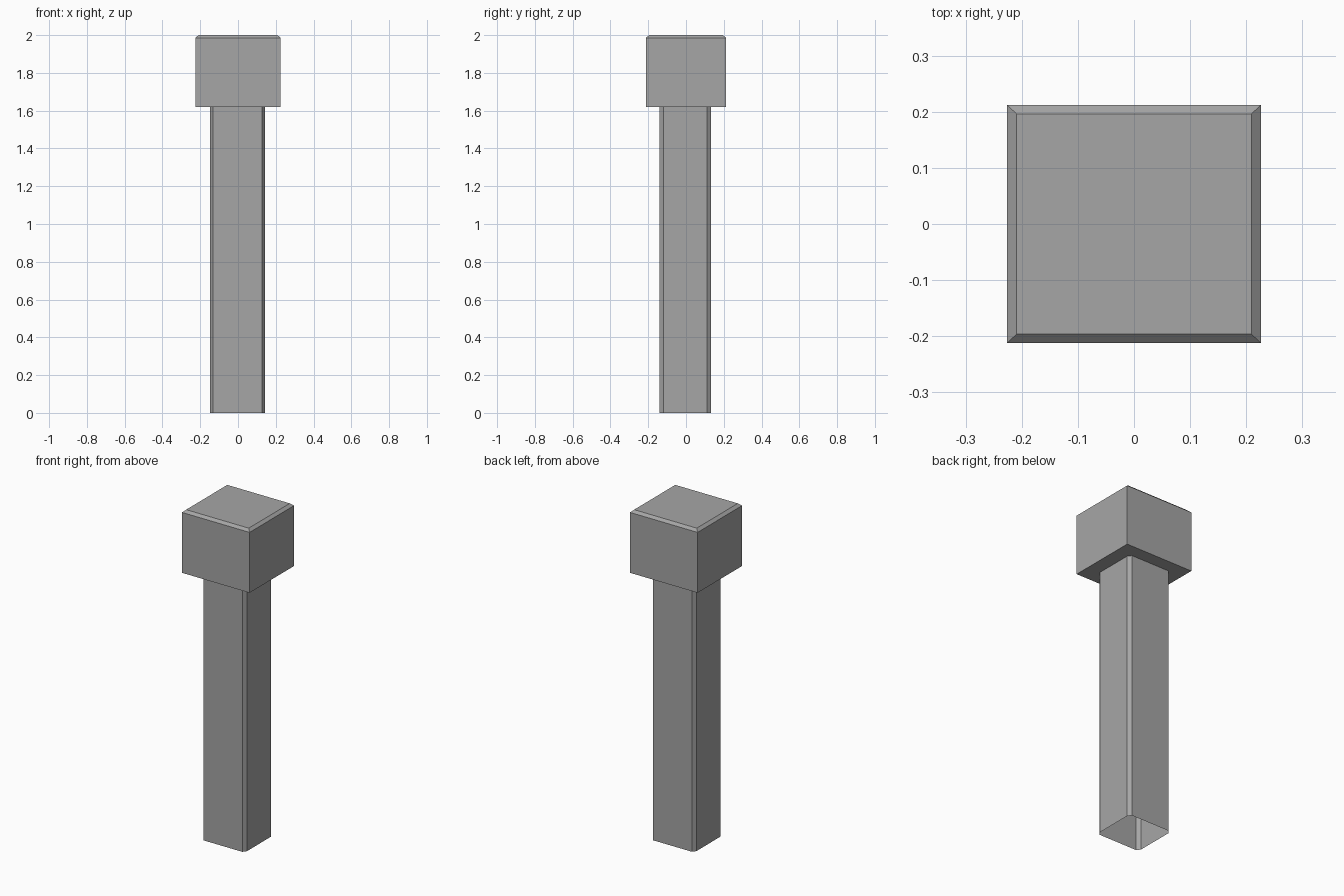
import bpy
import bmesh

cube = bpy.data.objects.get("Cube")
if cube:
    bpy.data.objects.remove(cube, do_unlink=True)

grey = bpy.data.materials.new("stone_grey")
grey.use_nodes = True
colour = (0.38, 0.38, 0.38, 1)
grey.diffuse_color = colour
grey.node_tree.nodes["Principled BSDF"].inputs["Base Color"].default_value = colour


def loft(name, rings, cap_bottom, cap_top):
    """Join horizontal rings of points with flat quads."""
    bm = bmesh.new()
    loops = [[bm.verts.new(p) for p in ring] for ring in rings]
    for low, high in zip(loops, loops[1:]):
        n = len(low)
        for i in range(n):
            j = (i + 1) % n
            bm.faces.new((low[i], low[j], high[j], high[i]))
    if cap_bottom:
        bm.faces.new(loops[0][::-1])
    if cap_top:
        bm.faces.new(loops[-1])
    mesh = bpy.data.meshes.new(name)
    bm.to_mesh(mesh)
    bm.free()
    mesh.materials.append(grey)
    obj = bpy.data.objects.new(name, mesh)
    bpy.context.collection.objects.link(obj)
    return obj


def rectangle(x, y, z):
    return [(-x, -y, z), (x, -y, z), (x, y, z), (-x, y, z)]


def chamfered(x, y, cx, cy, z):
    return [(-x + cx, -y, z), (x - cx, -y, z), (x, -y + cy, z), (x, y - cy, z),
            (x - cx, y, z), (-x + cx, y, z), (-x, y - cy, z), (-x, -y + cy, z)]


# Hollow shaft with chamfered corners, open at the foot
shaft = loft("post_shaft",
             [chamfered(0.145, 0.136, 0.016, 0.021, z) for z in (0, 1.62)],
             False, False)
shaft.location = (-0.003, -0.003, 0)

# Block cap with a bevelled top rim
loft("post_cap",
     [rectangle(0.226, 0.212, 1.62), rectangle(0.226, 0.212, 1.985),
      rectangle(0.209, 0.196, 2.0)],
     True, True)
